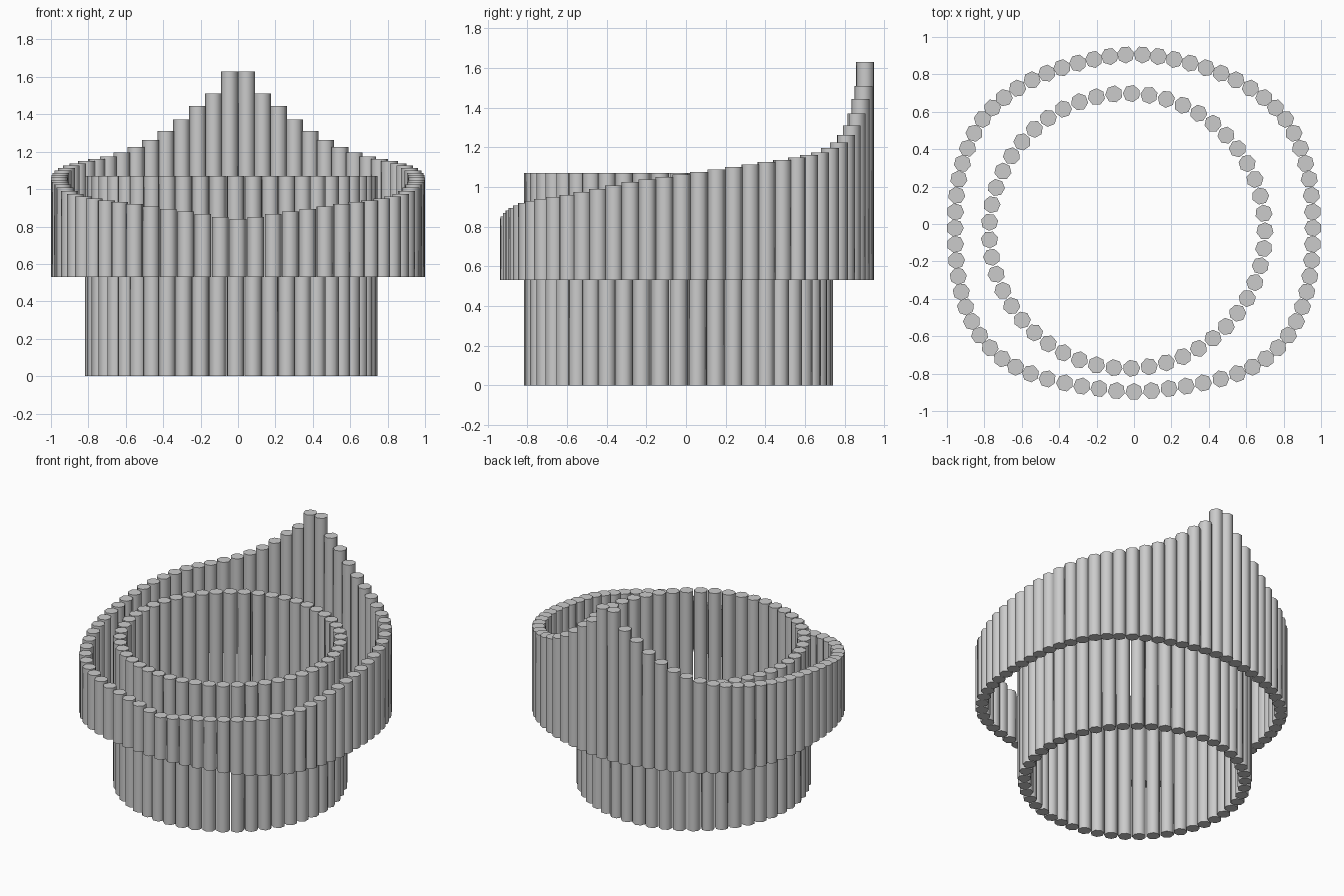
import bpy, bmesh, math
from mathutils import Vector, Matrix

if "Cube" in bpy.data.objects:
    bpy.data.objects.remove(bpy.data.objects["Cube"])

SIDES, RADIUS = 7, 0.0465


def post_ring(name, posts, z0):
    """One mesh of upright seven-sided posts; posts = (x, y, top, turn)."""
    bm = bmesh.new()
    for x, y, top, turn in posts:
        m = Matrix.Translation((x, y, (z0 + top) / 2)) @ Matrix.Rotation(turn, 4, 'Z')
        bmesh.ops.create_cone(bm, cap_ends=True, segments=SIDES, radius1=RADIUS,
                              radius2=RADIUS, depth=top - z0, matrix=m)
    me = bpy.data.meshes.new(name)
    bm.to_mesh(me)
    bm.free()
    ob = bpy.data.objects.new(name, me)
    bpy.context.collection.objects.link(ob)
    bpy.ops.object.select_all(action='DESELECT')
    ob.select_set(True)
    bpy.context.view_layer.objects.active = ob
    bpy.ops.object.shade_smooth_by_angle(angle=math.radians(60))
    return ob


# Inner wall: a slightly off-centre circle of equal posts
N = 49
inner = []
for i in range(N):
    a = math.tau * i / N
    inner.append((-0.037 + 0.737 * math.cos(a), -0.037 + 0.735 * math.sin(a), 1.07, a))
post_ring("inner_wall", inner, 0.0)

# Outer wall: half path (x, y, top) from the back peak to the front, every second
# post; the first and last keys only steer the curve
keys = [Vector(k) for k in (
    (-.13, .895, 2.2),
    (.045, .905, 1.63), (.215, .88, 1.445), (.385, .835, 1.31), (.545, .77, 1.225),
    (.695, .675, 1.175), (.81, .56, 1.15), (.89, .405, 1.125), (.937, .24, 1.10),
    (.955, .065, 1.075), (.955, -.108, 1.05), (.94, -.28, 1.025), (.90, -.443, .99),
    (.825, -.595, .96), (.705, -.72, .94), (.553, -.80, .92), (.37, -.85, .893),
    (.187, -.88, .868), (0, -.897, .84),
    (-.187, -.88, .868))]
half = []
for i in range(1, len(keys) - 2):
    p0, p1, p2, p3 = keys[i - 1:i + 3]
    half += [p1, (9 * p1 + 9 * p2 - p0 - p3) / 16]
front = keys[-2]
path = half + [front] + [Vector((-p.x, p.y, p.z)) for p in reversed(half)]

outer = []
for i, p in enumerate(path):
    t = path[(i + 1) % len(path)] - path[i - 1]
    outer.append((p.x, p.y, p.z, math.atan2(t.x, -t.y) + math.pi / 2))
post_ring("outer_wall", outer, 0.53)
